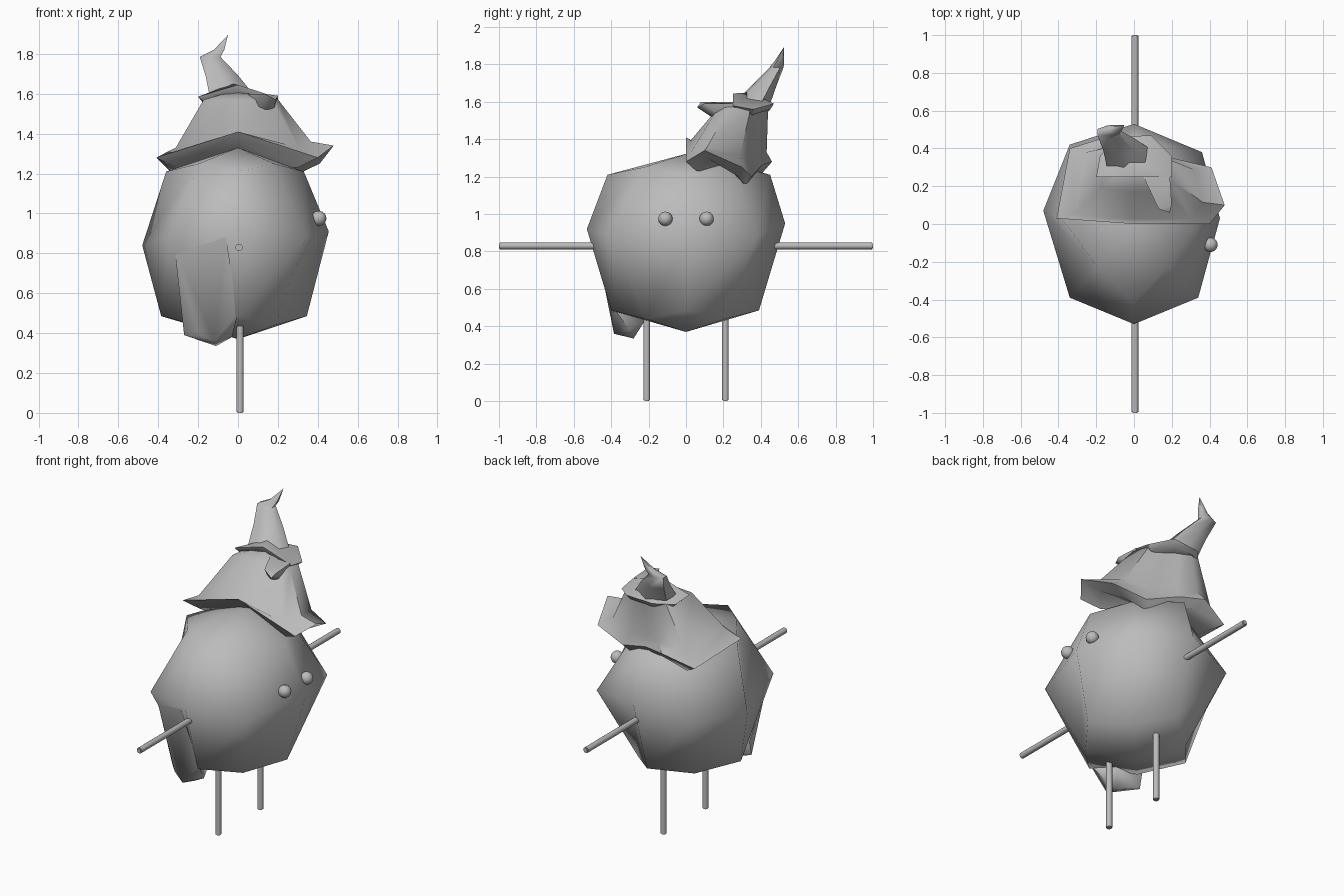
import bpy, bmesh
from math import sin, cos, pi, radians
from mathutils import Vector

cube = bpy.data.objects.get("Cube")
if cube:
    bpy.data.objects.remove(cube, do_unlink=True)

GREY = (0.5, 0.5, 0.5, 1)
mat = bpy.data.materials.new("plain grey")
mat.use_nodes = True
mat.diffuse_color = GREY
mat.node_tree.nodes["Principled BSDF"].inputs["Base Color"].default_value = GREY


def finish(name, bm, angle):
    bmesh.ops.recalc_face_normals(bm, faces=bm.faces)
    mesh = bpy.data.meshes.new(name)
    bm.to_mesh(mesh)
    bm.free()
    mesh.shade_smooth()
    mesh.set_sharp_from_angle(angle=radians(angle))
    mesh.materials.append(mat)
    ob = bpy.data.objects.new(name, mesh)
    bpy.context.collection.objects.link(ob)
    return ob


def oval(cx, cy, z, rx, ry, n=6):
    """Horizontal ring starting at the front."""
    return [(cx + rx * sin(2 * pi * i / n), cy - ry * cos(2 * pi * i / n), z)
            for i in range(n)]


def loft(name, rings, start=None, end=None, angle=55):
    """Skin rings of equal size; start and end are optional pole points."""
    bm = bmesh.new()
    rows = [[bm.verts.new(p) for p in ring] for ring in rings]
    n = len(rows[0])
    for a, b in zip(rows, rows[1:]):
        for i in range(n):
            j = (i + 1) % n
            bm.faces.new((a[i], a[j], b[j], b[i]))
    for pole, row in ((start, rows[0]), (end, rows[-1])):
        if pole:
            v = bm.verts.new(pole)
            for i in range(n):
                bm.faces.new((v, row[i], row[(i + 1) % n]))
    return finish(name, bm, angle)


def hull(name, points, angle=50):
    bm = bmesh.new()
    for p in points:
        bm.verts.new(p)
    bmesh.ops.convex_hull(bm, input=bm.verts)
    return finish(name, bm, angle)


def rod(name, a, b, radius=0.018):
    """Round stick with bevelled ends."""
    a, b = Vector(a), Vector(b)
    bm = bmesh.new()
    bmesh.ops.create_cone(bm, cap_ends=True, segments=16, radius1=radius,
                          radius2=radius, depth=(b - a).length)
    rims = [e for e in bm.edges if abs(e.verts[0].co.z - e.verts[1].co.z) < 1e-5]
    bmesh.ops.bevel(bm, geom=rims, offset=0.005, segments=2, affect='EDGES')
    ob = finish(name, bm, 50)
    ob.rotation_mode = 'QUATERNION'
    ob.rotation_quaternion = (b - a).to_track_quat('Z', 'Y')
    ob.location = (a + b) / 2


# Lumpy body: a rounded cube standing with its edges to the front and sides
def square(corner_z, mid_z, front, left, back, right, k=0.54):
    corners = [(0, front), (left, 0), (0, back), (right, 0)]
    ring = []
    for i, (x, y) in enumerate(corners):
        nx, ny = corners[(i + 1) % 4]
        ring += [(x, y, corner_z), ((x + nx) * k, (y + ny) * k, mid_z)]
    return ring


waist = [(0, -0.53, 0.92), (0.34, -0.39, 0.88), (0.455, 0.03, 0.91),
         (0.36, 0.38, 0.88), (0, 0.53, 0.95), (-0.34, 0.42, 0.88),
         (-0.48, 0.07, 0.84), (-0.34, -0.39, 0.88)]
loft("body", [
    square(0.485, 0.44, -0.40, 0.345, 0.39, -0.385),
    waist,
    square(1.21, 1.25, -0.42, 0.33, 0.45, -0.36),
], start=(0, 0, 0.37), end=(0, 0.03, 1.33), angle=85)

# Cloak corner hanging below the front
hull("cloak_corner", [
    (-0.32, -0.36, 0.84), (-0.06, -0.49, 0.88), (-0.27, -0.25, 0.48),
    (-0.27, -0.27, 0.39), (-0.12, -0.385, 0.36), (-0.20, -0.35, 0.40),
    (-0.11, -0.28, 0.335), (-0.03, -0.30, 0.38), (0, -0.39, 0.50),
    (-0.05, -0.22, 0.43)])

# Hat: drooping brim with one upturned tip, running up into the crown
brim = [(0, 0, 1.41), (0.40, 0, 1.28), (0.48, 0.10, 1.34), (0.41, 0.30, 1.25),
        (0.2, 0.35, 1.2), (0, 0.41, 1.265), (-0.15, 0.46, 1.28),
        (-0.34, 0.40, 1.21), (-0.41, 0.03, 1.28)]
lower = [(x * 0.75, 0.22 + (y - 0.22) * 0.75, z - 0.05) for x, y, z in brim]
base = [(x * 0.76, 0.22 + (y - 0.22) * 0.88, 1.34 + (z - 1.3) * 0.5)
        for x, y, z in brim]
top = [(x * 0.42, 0.30 + (y - 0.22) * 0.58, 1.57) for x, y, z in brim]
loft("hat", [lower, brim, base, top], start=(0, 0.22, 1.24),
     end=(0, 0.32, 1.62), angle=50)

# Crumpled fold on the crown
hull("hat_fold", [
    (0.19, 0.06, 1.57), (0.13, 0.08, 1.60), (0.20, 0.10, 1.59),
    (0.16, 0.12, 1.53), (0.05, 0.25, 1.60), (0.19, 0.25, 1.59),
    (0.08, 0.20, 1.48), (0.17, 0.25, 1.48)])

# Small collar under the tip
collar = [(0, 0.25, 1.645), (0.2, 0.25, 1.58), (0.2, 0.36, 1.56),
          (0.09, 0.47, 1.59), (-0.09, 0.46, 1.58), (-0.18, 0.36, 1.56),
          (-0.2, 0.25, 1.585)]
under = [(x * 0.82, 0.34 + (y - 0.34) * 0.85, z - 0.03) for x, y, z in collar]
loft("hat_collar", [under, collar], start=(0, 0.34, 1.54),
     end=(-0.03, 0.34, 1.65), angle=45)

# Crooked tip
loft("hat_tip", [
    oval(-0.03, 0.35, 1.59, 0.13, 0.10),
    oval(-0.08, 0.42, 1.69, 0.095, 0.065),
    oval(-0.14, 0.485, 1.785, 0.06, 0.037),
    oval(-0.095, 0.50, 1.82, 0.03, 0.025),
], end=(-0.05, 0.525, 1.895), angle=60)

# Arms, legs and eyes in pairs
for side, word in ((-1, "right"), (1, "left")):
    rod(word + "_arm", (0.005, side * 0.42, 0.83), (0.005, side, 0.83))
    rod(word + "_leg", (0.01, side * 0.21, 0.46), (0.01, side * 0.21, 0))
    bm = bmesh.new()
    bmesh.ops.create_uvsphere(bm, u_segments=20, v_segments=12, radius=0.038)
    eye = finish(word + "_eye", bm, 60)
    eye.location = (0.405, side * 0.11, 0.975)
